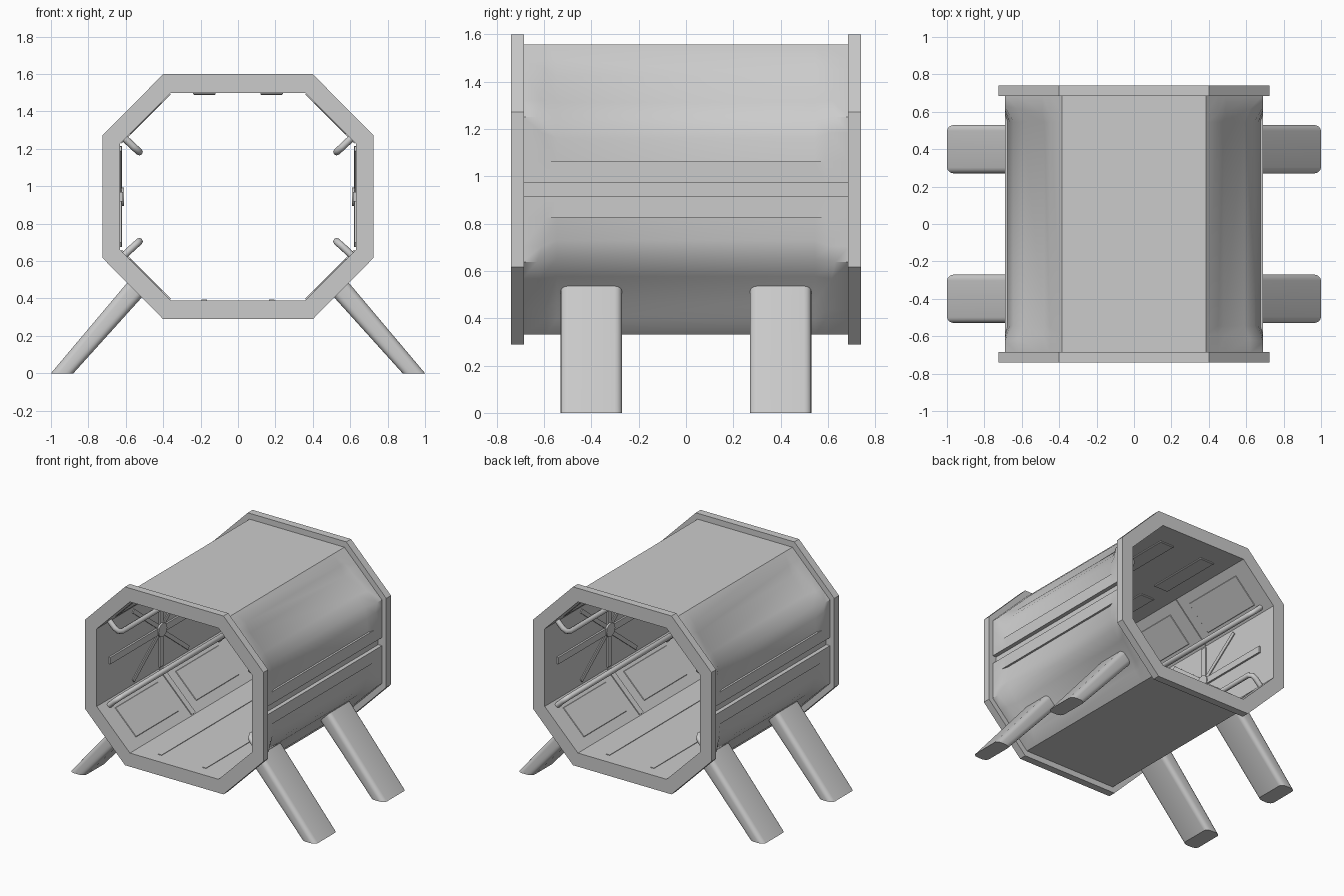
import bpy, bmesh, math
from mathutils import Matrix, Vector

if "Cube" in bpy.data.objects:
    bpy.data.objects.remove(bpy.data.objects["Cube"], do_unlink=True)

MID = 0.944  # height of the body axis
grey = bpy.data.materials.new("plain_grey")
grey.use_nodes = True
grey.diffuse_color = (0.6, 0.6, 0.6, 1)
grey.node_tree.nodes["Principled BSDF"].inputs["Base Color"].default_value = (0.6, 0.6, 0.6, 1)


def finish(name, bm, mirror="", z=MID, smooth=False):
    """Turn a bmesh into an object mirrored on the given axes."""
    mesh = bpy.data.meshes.new(name)
    bm.to_mesh(mesh)
    bm.free()
    mesh.materials.append(grey)
    ob = bpy.data.objects.new(name, mesh)
    bpy.context.collection.objects.link(ob)
    ob.location.z = z
    if mirror:
        mod = ob.modifiers.new("mirror", "MIRROR")
        mod.use_axis = [a in mirror for a in "xyz"]
    if smooth:
        bpy.ops.object.select_all(action="DESELECT")
        ob.select_set(True)
        bpy.context.view_layer.objects.active = ob
        bpy.ops.object.shade_smooth_by_angle(angle=math.radians(32))
    return ob


def octagon(top, flat, side, bend):
    """Octagon around the axis from its half sizes."""
    q = [(flat, top), (side, bend), (side, -bend), (flat, -top)]
    return q + [(-x, z) for x, z in reversed(q)]


def bands(name, loops, closed, mirror=""):
    """Join octagon loops at successive y positions."""
    bm = bmesh.new()
    rows = [[bm.verts.new((x, y, z)) for x, z in pts] for pts, y in loops]
    pairs = list(zip(rows, rows[1:] + rows[:1]))
    for a, b in pairs if closed else pairs[:-1]:
        for i in range(8):
            j = (i + 1) % 8
            bm.faces.new((a[i], a[j], b[j], b[i]))
    if closed:
        bmesh.ops.recalc_face_normals(bm, faces=bm.faces)
    return finish(name, bm, mirror)


def plate(name, center, size, angle=0, tilt=0, mirror="xz", bevel=0):
    """Box turned about y by angle, after a tilt about its own x."""
    bm = bmesh.new()
    m = (Matrix.Translation(center) @ Matrix.Rotation(math.radians(angle), 4, "Y")
         @ Matrix.Rotation(math.radians(tilt), 4, "X") @ Matrix.Diagonal((*size, 1)))
    bmesh.ops.create_cube(bm, size=1, matrix=m)
    if bevel:
        bmesh.ops.bevel(bm, geom=bm.edges[:], offset=bevel, segments=1, affect="EDGES")
    return finish(name, bm, mirror)


# End frames and inner liner
OUTER = octagon(0.655, 0.4, 0.725, 0.327)
INNER = octagon(0.555, 0.36, 0.63, 0.285)
bands("end_frame", [(OUTER, -0.74), (OUTER, -0.685), (INNER, -0.685), (INNER, -0.74)], True, "y")
bands("inner_liner", [(INNER, -0.7), (INNER, 0.7)], False)

# Outer shell: each row holds surface point, sunken point and recess half length
ROWS = [
    ((0, 0.612), None, 0.59), ((0.385, 0.612), None, 0.59), ((0.45, 0.547), None, 0.59),
    ((0.49, 0.507), (0.48, 0.477), 0.595), ((0.62, 0.377), (0.59, 0.367), 0.615),
    ((0.69, 0.307), (0.645, 0.293), 0.63), ((0.69, 0.24), (0.666, 0.216), 0.61),
    ((0.69, 0.118), (0.675, 0.118), 0.59), ((0.69, 0.118), None, 0.59),
    ((0.69, 0.03), None, 0.59), ((0.66, 0.03), None, 0.59), ((0.66, 0), None, 0.59)]
bm = bmesh.new()
grid = []
for top, low, half in ROWS:
    low = low or top
    cols = [(-0.69, top), (-half, top), (-0.545, low), (0.545, low), (half, top), (0.69, top)]
    grid.append([bm.verts.new((p[0], y, p[1])) for y, p in cols])
for a, b in zip(grid, grid[1:]):
    for i in range(5):
        bm.faces.new((a[i], b[i], b[i + 1], a[i + 1]))
bmesh.ops.remove_doubles(bm, verts=bm.verts, dist=0.0005)
finish("outer_shell", bm, "xz", smooth=True)

# Splayed legs with rounded long edges
bm = bmesh.new()
section = [(0.545, 0.54), (1.0, 0), (0.88, 0), (0.465, 0.46)]
near, far = [[bm.verts.new((x, y, z)) for x, z in section] for y in (0.27, 0.53)]
bm.faces.new(near)
bm.faces.new(far[::-1])
for i in range(4):
    j = (i + 1) % 4
    bm.faces.new((near[j], near[i], far[i], far[j]))
bmesh.ops.recalc_face_normals(bm, faces=bm.faces)
bm.edges.ensure_lookup_table()
long_edges = [e for e in bm.edges
              if abs(e.verts[0].co.z - e.verts[1].co.z) > 0.3]
bmesh.ops.bevel(bm, geom=long_edges, offset=0.032, segments=4, profile=0.5, affect="EDGES")
finish("leg", bm, "xy", z=0, smooth=True)

# Long grab rails along the four slanted corners
half_path = [(0.612, 0.63, 0.318), (0.56, 0.63, 0.268), (0.538, 0.622, 0.249), (0.527, 0.595, 0.239)]
path = half_path + [(x, -y, z) for x, y, z in reversed(half_path)]
for side, s in (("left", 1), ("right", -1)):
    for level, t in (("upper", 1), ("lower", -1)):
        cu = bpy.data.curves.new(f"{level}_{side}_rail", "CURVE")
        cu.dimensions = "3D"
        cu.bevel_depth = 0.019
        cu.bevel_resolution = 2
        cu.use_fill_caps = True
        sp = cu.splines.new("POLY")
        sp.points.add(len(path) - 1)
        for p, (x, y, z) in zip(sp.points, path):
            p.co = (s * x, y, t * z, 1)
        sp.use_smooth = True
        cu.materials.append(grey)
        rail = bpy.data.objects.new(cu.name, cu)
        rail.location.z = MID
        bpy.context.collection.objects.link(rail)

# Inner wall fittings
plate("wall_strip", (0.624, 0, 0), (0.016, 1.2, 0.05), mirror="x")
plate("wall_rib", (0.627, 0, 0), (0.014, 0.045, 0.54), mirror="x")
plate("corner_rib", (0.495, 0, 0.42), (0.014, 0.045, 0.37), angle=-45)
plate("wall_brace", (0.628, 0.17, 0.14), (0.01, 0.03, 0.38), tilt=-52, mirror="xyz")
plate("corner_panel", (0.495, 0.35, 0.42), (0.008, 0.5, 0.24), angle=-45, mirror="xyz", bevel=0.003)
plate("ceiling_panel", (0.18, 0.32, 0.551), (0.12, 0.5, 0.012), mirror="xy", bevel=0.004)
plate("floor_strip", (0.18, 0, -0.554), (0.03, 1.3, 0.006), mirror="x")
bm = bmesh.new()
bmesh.ops.create_cone(bm, cap_ends=True, segments=16, radius1=0.05, radius2=0.05, depth=0.025,
                      matrix=Matrix.Translation((0.622, 0, 0)) @ Matrix.Rotation(math.pi / 2, 4, "Y"))
finish("wall_boss", bm, "x", smooth=True)
